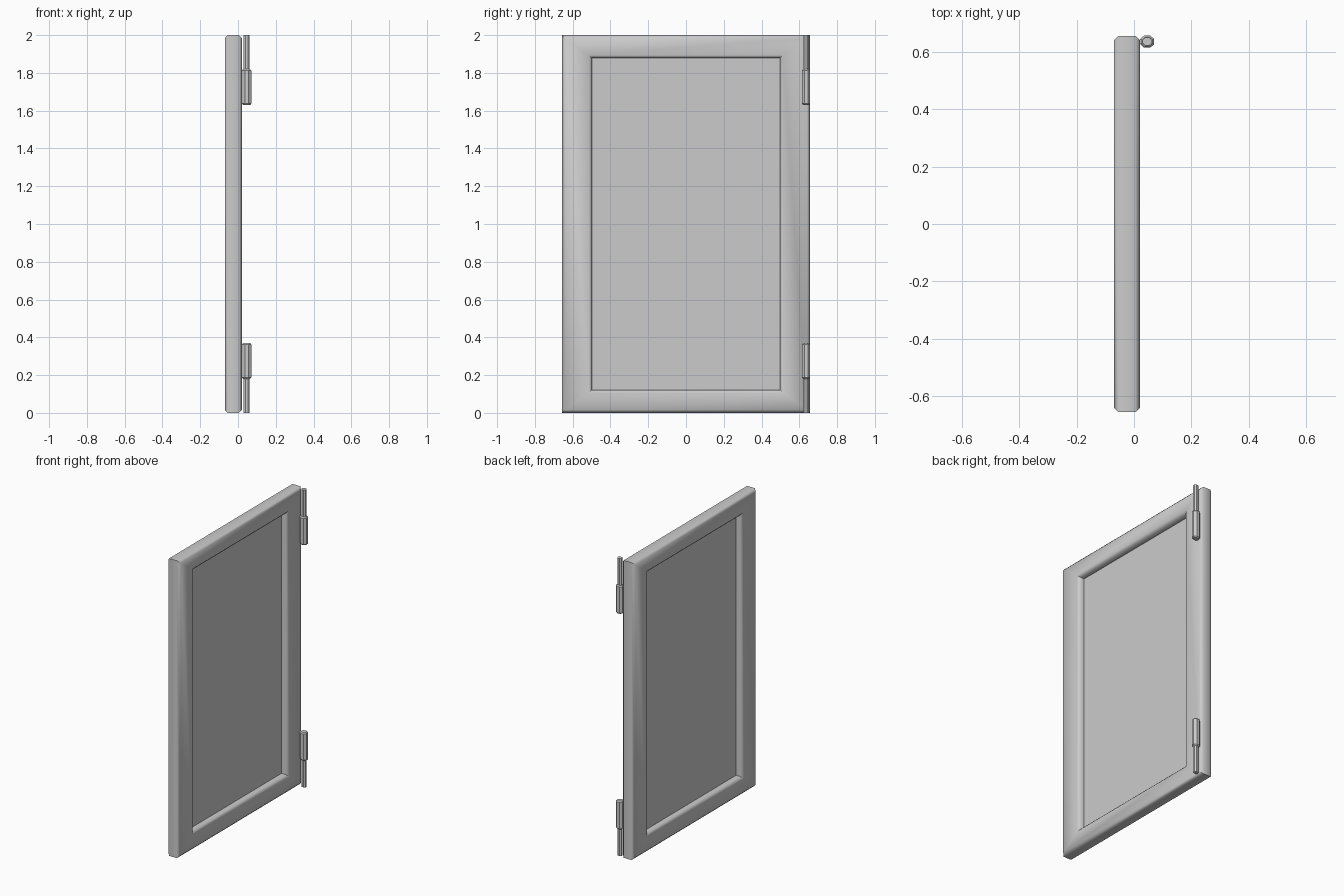
import bpy, bmesh, math

if "Cube" in bpy.data.objects:
    bpy.data.objects.remove(bpy.data.objects["Cube"])

HY, HZ = 0.656, 1.0            # outer half width and half height
SW, SH = 0.159, 0.122          # stile width, rail height
X0, X1 = -0.07, 0.021          # back and front of the frame
C = 0.016                      # edge chamfer


def add_object(name, bm, angle):
    bmesh.ops.recalc_face_normals(bm, faces=bm.faces)
    mesh = bpy.data.meshes.new(name)
    bm.to_mesh(mesh)
    bm.free()
    ob = bpy.data.objects.new(name, mesh)
    bpy.context.collection.objects.link(ob)
    bpy.ops.object.select_all(action='DESELECT')
    ob.select_set(True)
    bpy.context.view_layer.objects.active = ob
    bpy.ops.object.shade_smooth_by_angle(angle=math.radians(angle))
    return ob


def rect_ring(bm, x, iy, iz):
    y, z = HY - iy, HZ - iz
    return [bm.verts.new((x, sy * y, 1 + sz * z))
            for sy, sz in ((-1, -1), (1, -1), (1, 1), (-1, 1))]


def skin(bm, a, b):
    n = len(a)
    for i in range(n):
        j = (i + 1) % n
        bm.faces.new((a[i], a[j], b[j], b[i]))


# Mitred frame: chamfered profile swept round the rectangle
bm = bmesh.new()
profile = [(X0 + C, 0, 0), (X1 - C, 0, 0), (X1, C, C), (X1, SW - C, SH - C),
           (X1 - C, SW, SH), (X0 + C, SW, SH), (X0, SW - C, SH - C), (X0, C, C)]
rings = [rect_ring(bm, *p) for p in profile]
for k in range(len(rings)):
    skin(bm, rings[k], rings[(k + 1) % len(rings)])
add_object("door_frame", bm, 50)

# Recessed flat panel in the middle of the frame
bm = bmesh.new()
bm.faces.new(rect_ring(bm, (X0 + X1) / 2, SW, SH))
add_object("door_panel", bm, 30)


# Hinges: chamfered barrel with a thinner pin, mirrored top and bottom
def hinge(name, flip):
    bm = bmesh.new()
    steps = [(0.016, 2.0), (0.016, 1.82), (0.018, 1.82), (0.0245, 1.813),
             (0.0245, 1.637), (0.018, 1.63)]
    loops = []
    for r, z in steps:
        z = 2 - z if flip else z
        loops.append([bm.verts.new((0.046 + r * math.cos(a) / math.cos(math.pi / 8),
                                    0.636 + 0.88 * r * math.sin(a) / math.cos(math.pi / 8), z))
                      for a in (math.pi * (i + 0.5) / 4 for i in range(8))])
    for a, b in zip(loops, loops[1:]):
        skin(bm, a, b)
    bm.faces.new(loops[0])
    bm.faces.new(loops[-1])
    add_object(name, bm, 30)


hinge("upper_hinge", False)
hinge("lower_hinge", True)
